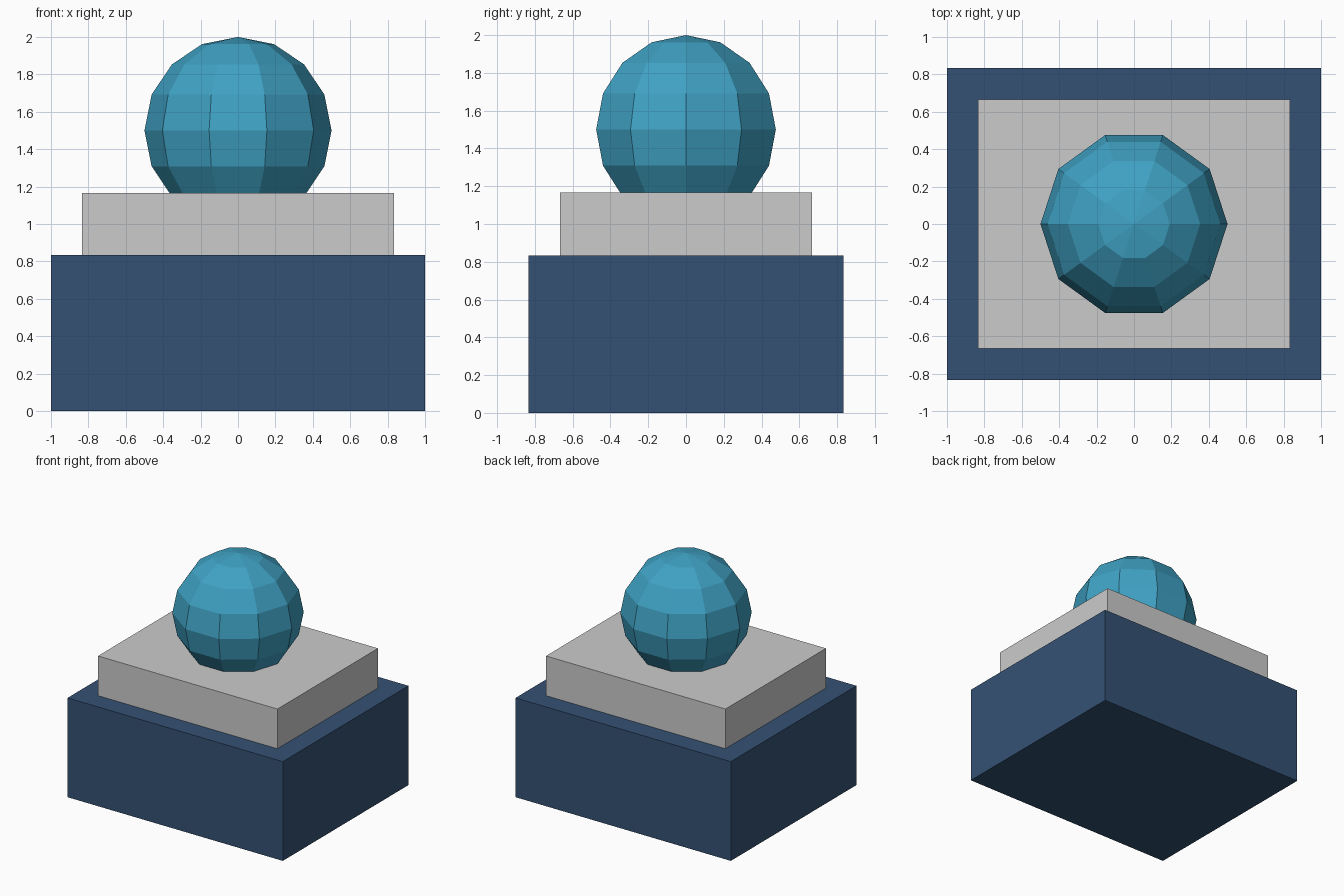
import bpy, bmesh
from math import sin, cos, pi, tau
from mathutils import Matrix

if "Cube" in bpy.data.objects:
    bpy.data.objects.remove(bpy.data.objects["Cube"])


def finish(name, bm, color=None):
    bmesh.ops.recalc_face_normals(bm, faces=bm.faces[:])
    mesh = bpy.data.meshes.new(name)
    bm.to_mesh(mesh)
    bm.free()
    obj = bpy.data.objects.new(name, mesh)
    bpy.context.collection.objects.link(obj)
    if color:
        mat = bpy.data.materials.new(name + "_colour")
        mat.diffuse_color = (*color, 1)
        mat.use_nodes = True
        mat.node_tree.nodes["Principled BSDF"].inputs["Base Color"].default_value = mat.diffuse_color
        mesh.materials.append(mat)
    return obj


def box(name, size, z0, color=None):
    bm = bmesh.new()
    place = Matrix.Translation((0, 0, z0 + size[2] / 2)) @ Matrix.Diagonal((*size, 1))
    bmesh.ops.create_cube(bm, size=1, matrix=place)
    return finish(name, bm, color)


def ball(name, radius, z, segments, rings, color):
    # Half-circle profile in the xz plane, spun so a corner lies on the x axis
    bm = bmesh.new()
    pts = [bm.verts.new((radius * sin(pi * i / rings), 0, z + radius * cos(pi * i / rings)))
           for i in range(rings + 1)]
    edges = [bm.edges.new(pair) for pair in zip(pts, pts[1:])]
    bmesh.ops.spin(bm, geom=pts + edges, cent=(0, 0, 0), axis=(0, 0, 1),
                   angle=tau, steps=segments, use_duplicate=False)
    bmesh.ops.remove_doubles(bm, verts=bm.verts[:], dist=1e-4)
    return finish(name, bm, color)


# Stepped pedestal
box("base_block", (2, 5 / 3, 5 / 6), 0, (0.034, 0.083, 0.175))
box("upper_slab", (5 / 3, 4 / 3, 1 / 3), 5 / 6)

# Faceted ball, sunk slightly into the slab
ball("ball", 0.5, 1.5, 10, 8, (0.05, 0.36, 0.55))
